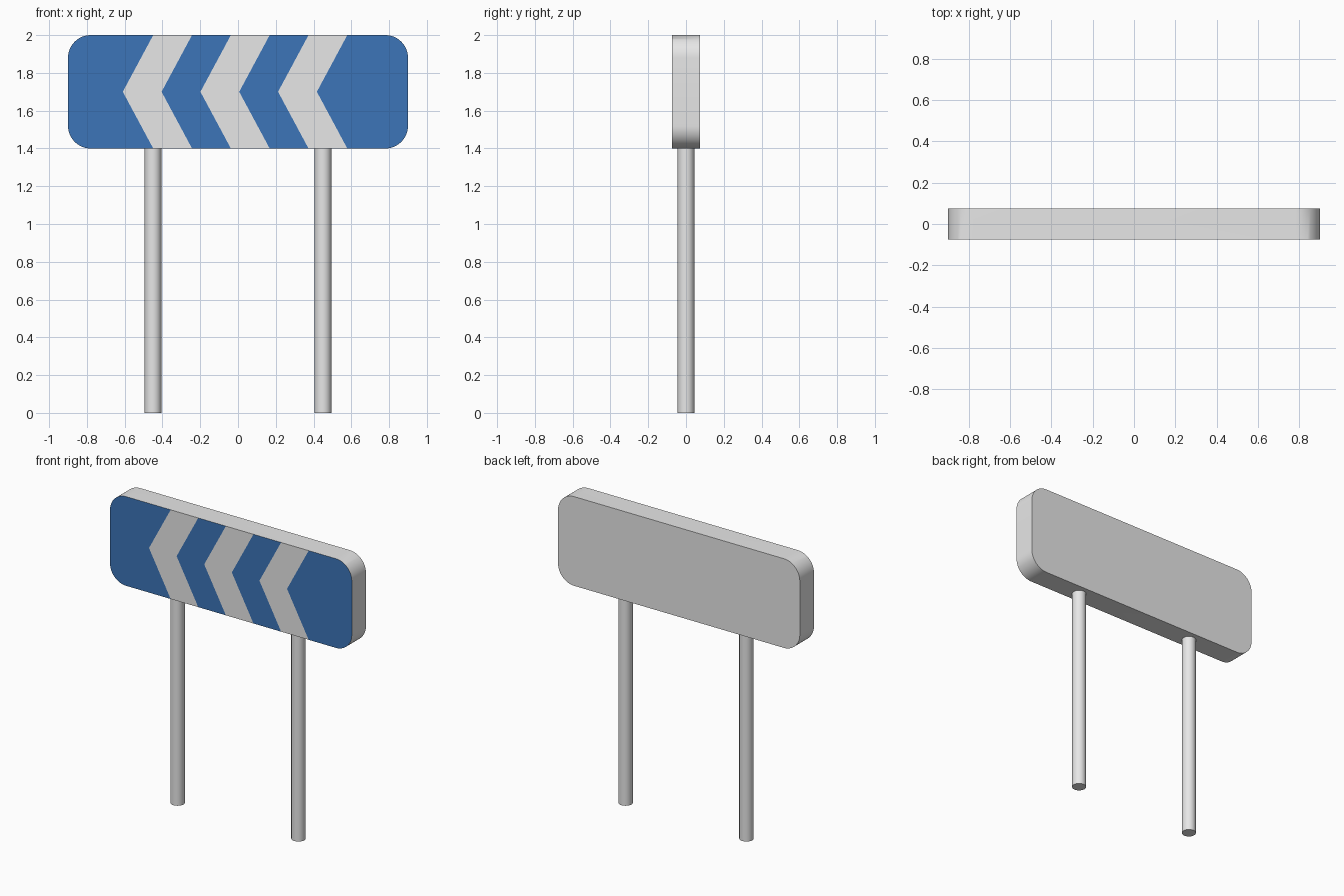
import bpy, bmesh, math

if "Cube" in bpy.data.objects:
    bpy.data.objects.remove(bpy.data.objects["Cube"])

HALF_W, Z0, Z1, HALF_D, RADIUS = 0.90, 1.40, 2.00, 0.075, 0.12
MID = (Z0 + Z1) / 2
BORDER = 0.03
TIPS = [-0.61 + 0.2055 * i for i in range(6)]   # chevron edge points on the centre line
SLOPE = 0.145 / 0.27                            # sideways run of each edge per unit height


def material(name, color):
    m = bpy.data.materials.new(name)
    m.diffuse_color = (*color, 1)
    m.use_nodes = True
    m.node_tree.nodes["Principled BSDF"].inputs["Base Color"].default_value = m.diffuse_color
    return m


def smooth(obj):
    bpy.ops.object.select_all(action='DESELECT')
    obj.select_set(True)
    bpy.context.view_layer.objects.active = obj
    bpy.ops.object.shade_smooth_by_angle(angle=math.radians(30))


grey = material("light_grey", (0.8, 0.8, 0.8))
blue = material("sign_blue", (0.045, 0.178, 0.485))


def rounded_outline(seg=12):
    pts = []
    corners = [(1, 1), (-1, 1), (-1, -1), (1, -1)]
    for q, (sx, sz) in enumerate(corners):
        cx, cz = sx * (HALF_W - RADIUS), MID + sz * ((Z1 - Z0) / 2 - RADIUS)
        for i in range(seg + 1):
            a = math.pi / 2 * (q + i / seg)
            pts.append((cx + RADIUS * math.cos(a), cz + RADIUS * math.sin(a)))
    return pts


def bisect(bm, faces, co, no):
    geom = set(faces)
    for f in faces:
        geom.update(f.edges)
        geom.update(f.verts)
    bmesh.ops.bisect_plane(bm, geom=list(geom), dist=1e-5, plane_co=co, plane_no=no)


# Sign board: rounded slab
bm = bmesh.new()
outline = rounded_outline()
front = [bm.verts.new((x, -HALF_D, z)) for x, z in outline]
back = [bm.verts.new((x, HALF_D, z)) for x, z in outline]
panel = bm.faces.new(front)
bm.faces.new(back[::-1])
for i in range(len(front)):
    j = (i + 1) % len(front)
    bm.faces.new((front[j], front[i], back[i], back[j]))

# Blue panel inset in the front, then cut along the chevron edges
bmesh.ops.inset_region(bm, faces=[panel], thickness=BORDER, use_even_offset=True)
inner = max((f for f in bm.faces if f.normal.y < -0.9), key=lambda f: f.calc_area())
inner.material_index = 1
bisect(bm, [inner], (0, 0, MID), (0, 0, 1))
for side in (1, -1):
    for tip in TIPS:
        half = [f for f in bm.faces if f.material_index == 1
                and (f.calc_center_median().z - MID) * side > 0]
        bisect(bm, half, (tip, 0, MID), (1, 0, -side * SLOPE))

# Alternate blue and grey between the chevron edges
for f in bm.faces:
    if f.material_index == 1:
        c = f.calc_center_median()
        x = c.x - SLOPE * abs(c.z - MID)
        f.material_index = 1 - sum(x > t for t in TIPS) % 2

mesh = bpy.data.meshes.new("sign_board")
bm.normal_update()
bm.to_mesh(mesh)
bm.free()
board = bpy.data.objects.new("sign_board", mesh)
bpy.context.collection.objects.link(board)
mesh.materials.append(grey)
mesh.materials.append(blue)
smooth(board)

# Two round posts, ending just inside the board
for name, x in (("left_post", -0.45), ("right_post", 0.45)):
    top = Z0 + 0.02
    bpy.ops.mesh.primitive_cylinder_add(vertices=32, radius=0.044, depth=top,
                                        location=(x, 0, top / 2))
    post = bpy.context.object
    post.name = name
    post.data.materials.append(grey)
    smooth(post)
